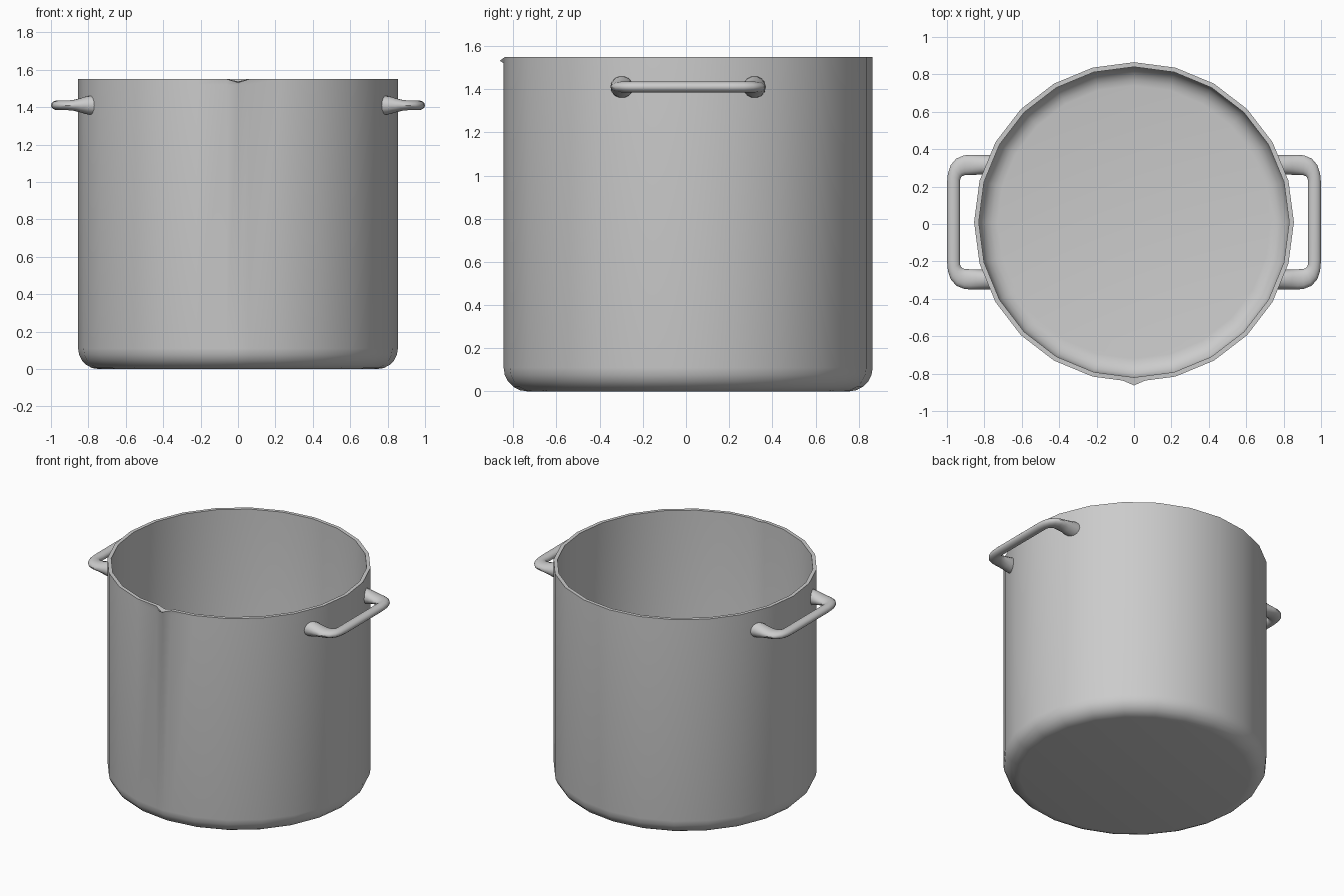
import bpy, bmesh, math

if "Cube" in bpy.data.objects:
    bpy.data.objects.remove(bpy.data.objects["Cube"])

CENTRE_Y = 0.01
SIDES = 24
RADIUS, WALL, HEIGHT = 0.855, 0.025, 1.55

steel = bpy.data.materials.new("brushed steel grey")
steel.use_nodes = True
steel.diffuse_color = (0.6, 0.6, 0.6, 1)
steel.node_tree.nodes["Principled BSDF"].inputs["Base Color"].default_value = (0.6, 0.6, 0.6, 1)


def finish(name, bm, angle):
    """Turn a bmesh into a shaded object."""
    bmesh.ops.recalc_face_normals(bm, faces=bm.faces)
    mesh = bpy.data.meshes.new(name)
    bm.to_mesh(mesh)
    bm.free()
    mesh.materials.append(steel)
    obj = bpy.data.objects.new(name, mesh)
    bpy.context.collection.objects.link(obj)
    bpy.ops.object.select_all(action='DESELECT')
    obj.select_set(True)
    bpy.context.view_layer.objects.active = obj
    bpy.ops.object.shade_smooth_by_angle(angle=math.radians(angle))
    return obj


def loft(bm, rings):
    """Skin a list of closed vertex rings and cap both ends."""
    n = len(rings[0])
    for a, b in zip(rings, rings[1:]):
        for i in range(n):
            j = (i + 1) % n
            bm.faces.new((a[i], a[j], b[j], b[i]))
    bm.faces.new(rings[0])
    bm.faces.new(rings[-1])


def fillet(r, z, size, steps=5):
    """Quarter round from a flat floor up to a wall of radius r."""
    return [(r - size + size * math.sin(t), z + size - size * math.cos(t))
            for t in (math.pi / 2 * k / steps for k in range(steps + 1))]


# Pot outline: a 24-gon starting at the front, with two extra points beside the spout
outline = [(math.sin(2 * math.pi * k / SIDES), -math.cos(2 * math.pi * k / SIDES))
           for k in range(SIDES)]
f = 0.27
side = (outline[1][0] * f, -1 + (outline[1][1] + 1) * f)
outline = [outline[0], side] + outline[1:] + [(-side[0], side[1])]

# Pot profile: outer base, outer wall, rim, inner wall, inner floor
outer = fillet(RADIUS, 0.0, 0.11) + [(RADIUS, HEIGHT - 0.03), (RADIUS, HEIGHT)]
inner = [(RADIUS - WALL, HEIGHT), (RADIUS - WALL, HEIGHT - 0.03)]
inner += fillet(RADIUS - WALL, 0.03, 0.10)[::-1]

bm = bmesh.new()
rings = [[bm.verts.new((x * r, y * r + CENTRE_Y, z)) for x, y in outline]
         for r, z in outer + inner]

# Spout: pull the front of the rim out and dip it
rim_out, rim_in = rings[len(outer) - 1], rings[len(outer)]
rim_out[0].co.y -= 0.018
rim_out[0].co.z -= 0.018
rim_in[0].co.z -= 0.012
loft(bm, rings)
finish("pot_body", bm, 35)

# Handle cross-sections: inner edge (x, y), outer edge (x, y), half height
leg = [
    ((0.800, 0.255), (0.757, 0.360), 0.052),
    ((0.825, 0.254), (0.800, 0.360), 0.048),
    ((0.850, 0.253), (0.840, 0.360), 0.038),
    ((0.880, 0.252), (0.875, 0.360), 0.030),
    ((0.905, 0.251), (0.908, 0.357), 0.027),
    ((0.918, 0.246), (0.950, 0.340), 0.026),
    ((0.926, 0.238), (0.980, 0.305), 0.026),
    ((0.930, 0.225), (0.995, 0.260), 0.026),
    ((0.930, 0.200), (1.000, 0.205), 0.026),
]
sections = leg + [((a[0], -a[1]), (b[0], -b[1]), h) for a, b, h in reversed(leg)]


def handle(name, sign, ring_sides=14):
    bm = bmesh.new()
    rings = []
    for a, b, h in sections:
        ring = []
        for k in range(ring_sides):
            t = 2 * math.pi * k / ring_sides
            w = 0.5 + 0.5 * math.cos(t)
            ring.append(bm.verts.new((sign * (a[0] + (b[0] - a[0]) * w),
                                      a[1] + (b[1] - a[1]) * w + CENTRE_Y,
                                      1.41 + h * math.sin(t))))
        rings.append(ring)
    loft(bm, rings)
    finish(name, bm, 45)


handle("left_handle", 1)
handle("right_handle", -1)
